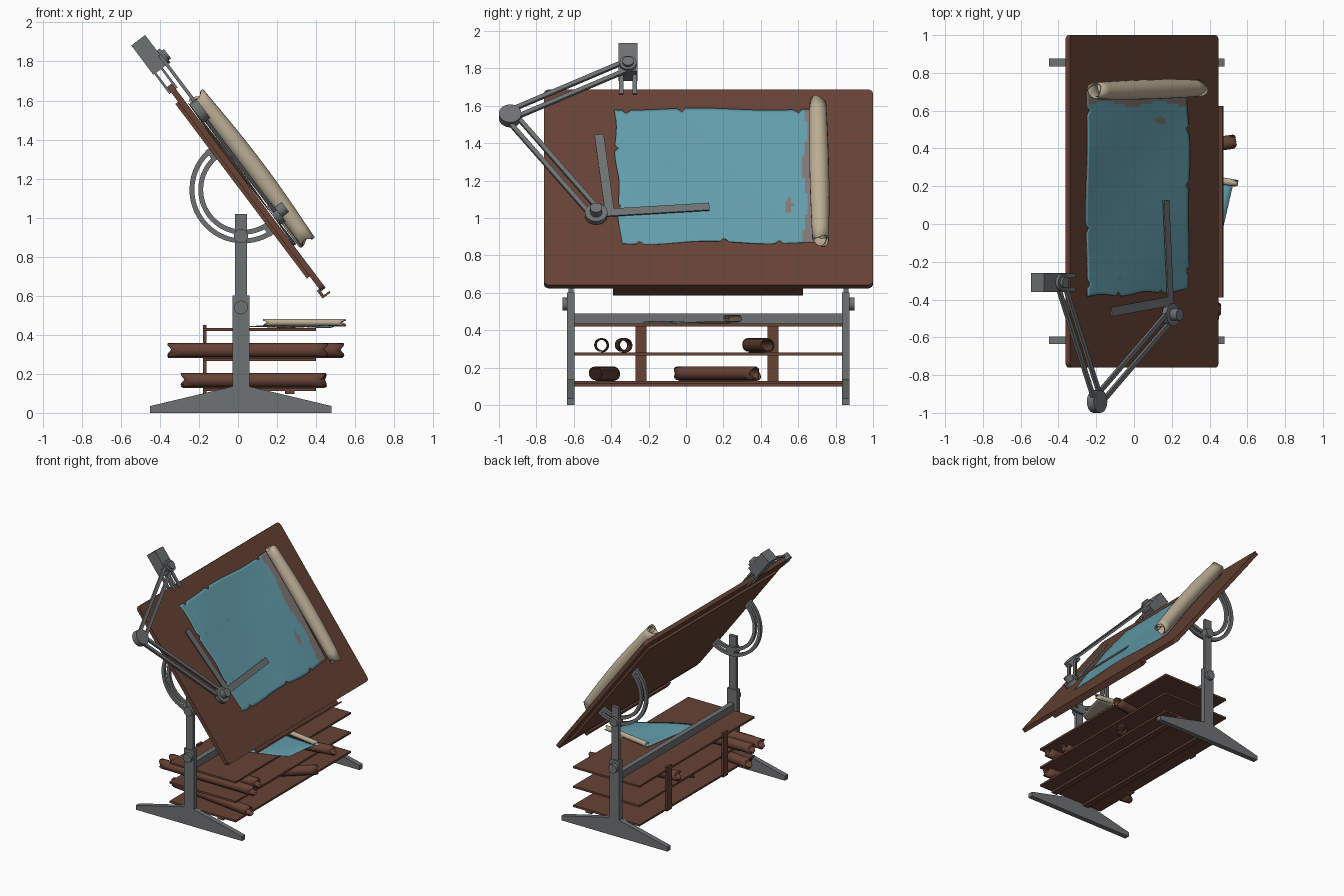
import bpy, bmesh, math
from mathutils import Matrix, Vector

if "Cube" in bpy.data.objects:
    bpy.data.objects.remove(bpy.data.objects["Cube"])

def material(name, rgb):
    m = bpy.data.materials.new(name)
    m.diffuse_color = (*rgb, 1)
    m.use_nodes = True
    m.node_tree.nodes["Principled BSDF"].inputs["Base Color"].default_value = m.diffuse_color
    return m

WOOD = material("dark wood", (0.135, 0.055, 0.036))
METAL = material("grey metal", (0.155, 0.168, 0.173))
BLUE = material("blueprint blue", (0.125, 0.34, 0.41))
CREAM = material("cream paper", (0.50, 0.42, 0.30))
WORN = material("worn paper", (0.22, 0.185, 0.18))

I = Matrix.Identity(4)
# frame of the tilted board: x down the slope, y along the board, z off its face
T = Matrix.Translation((0.0425, 0.12, 1.155)) @ Matrix.Rotation(math.radians(53), 4, 'Y')

def make(name, bm, mats, M=I, smooth=False, recalc=True):
    if recalc:
        bmesh.ops.recalc_face_normals(bm, faces=bm.faces)
    me = bpy.data.meshes.new(name)
    bm.to_mesh(me)
    bm.free()
    for m in mats:
        me.materials.append(m)
    ob = bpy.data.objects.new(name, me)
    bpy.context.collection.objects.link(ob)
    ob.matrix_world = M
    if smooth:
        bpy.context.view_layer.objects.active = ob
        ob.select_set(True)
        bpy.ops.object.shade_smooth_by_angle(angle=math.radians(40))
        ob.select_set(False)
    return ob

def box(name, x, y, z, mat, M=I, corner=0):
    """Box from (min, max) ranges, with optional rounded upright edges."""
    bm = bmesh.new()
    bmesh.ops.create_cube(bm, size=1)
    for v in bm.verts:
        v.co = [r[0] if c < 0 else r[1] for c, r in zip(v.co, (x, y, z))]
    if corner:
        up = [e for e in bm.edges if abs(e.verts[0].co.z - e.verts[1].co.z) > 1e-5]
        bmesh.ops.bevel(bm, geom=up, offset=corner, segments=5, profile=0.5, affect='EDGES')
    return make(name, bm, [mat], M)

def disc(name, c, r, depth, mat, M=I, axis='Z'):
    bm = bmesh.new()
    bmesh.ops.create_cone(bm, cap_ends=True, segments=28, radius1=r, radius2=r, depth=depth)
    if axis == 'Y':
        bmesh.ops.rotate(bm, verts=bm.verts, matrix=Matrix.Rotation(math.pi / 2, 3, 'X'))
    return make(name, bm, [mat], M @ Matrix.Translation(c), smooth=True)

def prism(name, pts, y0, y1, mat, M=I):
    """Extrude an x-z outline along y."""
    bm = bmesh.new()
    f = bm.faces.new([bm.verts.new((x, y0, z)) for x, z in pts])
    ext = bmesh.ops.extrude_face_region(bm, geom=[f])
    bmesh.ops.translate(bm, vec=(0, y1 - y0, 0),
                        verts=[v for v in ext['geom'] if isinstance(v, bmesh.types.BMVert)])
    return make(name, bm, [mat], M)

def bar(name, p, q, width, z, offset=0):
    """Flat bar on the board plane from p to q."""
    d = Vector(q) - Vector(p)
    M = T @ Matrix.Translation((*p, 0)) @ Matrix.Rotation(math.atan2(d.y, d.x), 4, 'Z')
    return box(name, (0, d.length), (offset - width / 2, offset + width / 2), z, METAL, M)

def spiral(name, a, b, z, r, mat, M=I, turns=1.75, bulge=0.0, shrink=0.4):
    """Rolled sheet lying from a to b with its underside at height z."""
    d = Vector(b) - Vector(a)
    n, seg = 14, int(turns * 20)
    bm = bmesh.new()
    rows = []
    for i in range(n + 1):
        s = i / n
        rad = r + bulge * math.sin(math.pi * s)
        row = []
        for j in range(seg + 1):
            ang = -math.pi / 2 + 2 * math.pi * turns * j / seg
            k = rad * (1 - shrink * j / seg)
            ragged = 0.012 * math.sin(j * 0.7) * (1 if i == n else -1 if i == 0 else 0)
            row.append(bm.verts.new((s * d.length + ragged, k * math.cos(ang), rad + k * math.sin(ang))))
        rows.append(row)
    for p, q in zip(rows, rows[1:]):
        for j in range(seg):
            bm.faces.new((p[j], q[j], q[j + 1], p[j + 1]))
    M = M @ Matrix.Translation((*a, z)) @ Matrix.Rotation(math.atan2(d.y, d.x), 4, 'Z')
    ob = make(name, bm, [mat], M, smooth=True)
    ob.modifiers.new("thickness", 'SOLIDIFY').thickness = 0.004
    return ob

# drawing board, underside panel and pencil ledge
box("drawing_board", (-0.655, 0.655), (-0.88, 0.88), (-0.015, 0.015), WOOD, T, corner=0.03)
box("underside_panel", (-0.56, 0.56), (-0.80, 0.80), (-0.033, -0.015), WOOD, T)
box("pencil_ledge", (0.64, 0.69), (-0.51, 0.505), (-0.03, -0.015), WOOD, T)
box("pencil_ledge_lip", (0.68, 0.69), (-0.51, 0.505), (-0.03, 0.02), WOOD, T)

# large blueprint with torn edges, worn right margin and a stain
NU, NV = 44, 72
def notch(t, places):
    return sum(max(0, 0.03 - 1.8 * abs(t - p)) for p in places)
bm = bmesh.new()
grid = []
for i in range(NU + 1):
    row = []
    for j in range(NV + 1):
        s, t = i / NU, j / NV
        top = -0.517 + 0.007 * math.sin(9 * t + 1) + notch(t, (0.06, 0.33, 0.9))
        low = 0.378 + 0.008 * math.sin(11 * t) - notch(t, (0.09, 0.52, 0.8))
        left = -0.505 + 0.035 * s + 0.008 * math.sin(14 * s) + notch(s, (0.3, 0.72))
        row.append(bm.verts.new((top + (low - top) * s, left + (0.59 - left) * t,
                                 0.024 + 0.008 * math.cos(6 * t) * math.sin(4 * s))))
    grid.append(row)
for i in range(NU):
    for j in range(NV):
        f = bm.faces.new((grid[i][j], grid[i + 1][j], grid[i + 1][j + 1], grid[i][j + 1]))
        c = f.calc_center_median()
        margin = c.y > 0.515 + 0.012 * math.sin(13 * c.x)
        stain = ((c.x - 0.13) / 0.05) ** 2 + ((c.y - 0.43) / 0.02) ** 2 < 1
        f.material_index = 2 if margin or stain else 0
sheet = make("large_blueprint", bm, [BLUE, CREAM, WORN], T, smooth=True, recalc=False)
mod = sheet.modifiers.new("thickness", 'SOLIDIFY')
mod.thickness, mod.material_offset, mod.material_offset_rim = 0.003, 1, 1
spiral("large_blueprint_roll", (-0.525, 0.582), (0.405, 0.597), 0.032, 0.05, CREAM, T, bulge=0.009)

# drafting arm: clamp block, parallel rods, elbow, head and two rules
box("arm_clamp_block", (-0.935, -0.747), (-0.48, -0.38), (-0.033, 0.056), METAL, T)
for v in (-0.465, -0.395):
    box("clamp_prong_upper", (-0.75, -0.62), (v - 0.012, v + 0.012), (0.015, 0.027), METAL, T)
    box("clamp_prong_lower", (-0.75, -0.62), (v - 0.012, v + 0.012), (-0.027, -0.015), METAL, T)
base, elbow, head = (-0.79, -0.43), (-0.455, -1.06), (0.20, -0.60)
disc("arm_base_pivot", (*base, 0.065), 0.045, 0.02, METAL, T)
disc("arm_base_knob", (*base, 0.08), 0.03, 0.02, METAL, T)
disc("arm_elbow", (*elbow, 0.045), 0.06, 0.045, METAL, T)
disc("arm_head", (*head, 0.042), 0.06, 0.03, METAL, T)
disc("arm_head_knob", (*head, 0.075), 0.032, 0.05, METAL, T)
for o in (-0.028, 0.028):
    bar("upper_arm_rod", base, elbow, 0.024, (0.045, 0.062), o)
    bar("lower_arm_rod", elbow, head, 0.024, (0.035, 0.052), o)
bar("long_rule", (0.195, -0.57), (0.152, 0.005), 0.048, (0.04, 0.048))
bar("short_rule", (0.17, -0.53), (-0.33, -0.585), 0.05, (0.04, 0.048))
bar("rule_bracket", head, (0.17, -0.53), 0.05, (0.036, 0.046))

# trestle legs with tilt arcs, mirrored about the middle of the stand
MID = 0.12
for side in (-1, 1):
    def ys(a, b):
        return tuple(sorted((MID + side * a, MID + side * b)))
    prism("foot", [(-0.45, 0), (-0.45, 0.035), (-0.03, 0.135), (0.06, 0.135), (0.48, 0.035), (0.48, 0)],
          *ys(0.715, 0.755), METAL)
    box("lower_post", (-0.028, 0.058), ys(0.715, 0.755), (0.12, 0.60), METAL)
    box("upper_post", (-0.015, 0.045), ys(0.722, 0.748), (0.55, 1.02), METAL)
    disc("height_knob", (0.015, MID + side * 0.755, 0.54), 0.035, 0.05, METAL, axis='Y')
    disc("tilt_knob", (0.015, MID + side * 0.735, 0.905), 0.036, 0.07, METAL, axis='Y')
    for r0, r1 in ((0.205, 0.23), (0.25, 0.275)):
        angs = [math.pi + math.pi * i / 28 for i in range(29)]
        pts = [(r1 * math.cos(a), -0.02 + r1 * math.sin(a)) for a in angs]
        pts += [(r0 * math.cos(a), -0.02 + r0 * math.sin(a)) for a in reversed(angs)]
        prism("tilt_arc", pts, *[side * w for w in (0.70, 0.722)], METAL, T)
    for u in (-0.24, 0.24):
        box("tilt_arc_end", (u - 0.035, u + 0.035), tuple(sorted((side * 0.70, side * 0.722))),
            (-0.055, -0.02), METAL, T)
box("cross_rail", (-0.005, 0.035), (-0.60, 0.84), (0.435, 0.49), METAL)

# shelves and their back uprights
for z in (0.113, 0.265, 0.42):
    box("shelf", (-0.18, 0.40), (-0.60, 0.84), (z, z + 0.015), WOOD)
for x in (-0.06, 0.24):
    box("shelf_batten", (x, x + 0.05), (-0.60, 0.84), (0.098, 0.114), WOOD)
for y in (-0.24, 0.465):
    box("shelf_upright", (-0.18, -0.162), (y - 0.03, y + 0.03), (0.10, 0.45), WOOD)

# rolled drawings stored on the shelves
for a, b, z in (((-0.35, -0.45), (0.45, -0.455), 0.28), ((-0.34, -0.345), (0.40, -0.325), 0.28),
                ((-0.17, 0.335), (0.53, 0.435), 0.28), ((-0.28, -0.39), (0.44, -0.485), 0.128),
                ((-0.03, -0.04), (0.43, 0.37), 0.128)):
    spiral("stored_roll", a, b, z, 0.04, WOOD, turns=2, shrink=0.25)

# small blueprint lying on the top shelf
bm = bmesh.new()
A, B, C, D = (Vector(p) for p in ((0.06, -0.23), (0.47, -0.03), (0.525, 0.21), (0.14, 0.27)))
N = 12
g = [[bm.verts.new((*(A.lerp(B, i / N)).lerp(D.lerp(C, i / N), j / N),
                    0.444 + 0.006 * math.sin(5 * i / N) * math.cos(4 * j / N))) for j in range(N + 1)]
     for i in range(N + 1)]
for i in range(N):
    for j in range(N):
        bm.faces.new((g[i][j], g[i + 1][j], g[i + 1][j + 1], g[i][j + 1]))
small = make("small_blueprint", bm, [BLUE, CREAM], smooth=True, recalc=False)
mod = small.modifiers.new("thickness", 'SOLIDIFY')
mod.thickness, mod.material_offset, mod.material_offset_rim = 0.003, 1, 1
spiral("small_blueprint_roll", (0.14, 0.28), (0.54, 0.215), 0.442, 0.021, CREAM)
